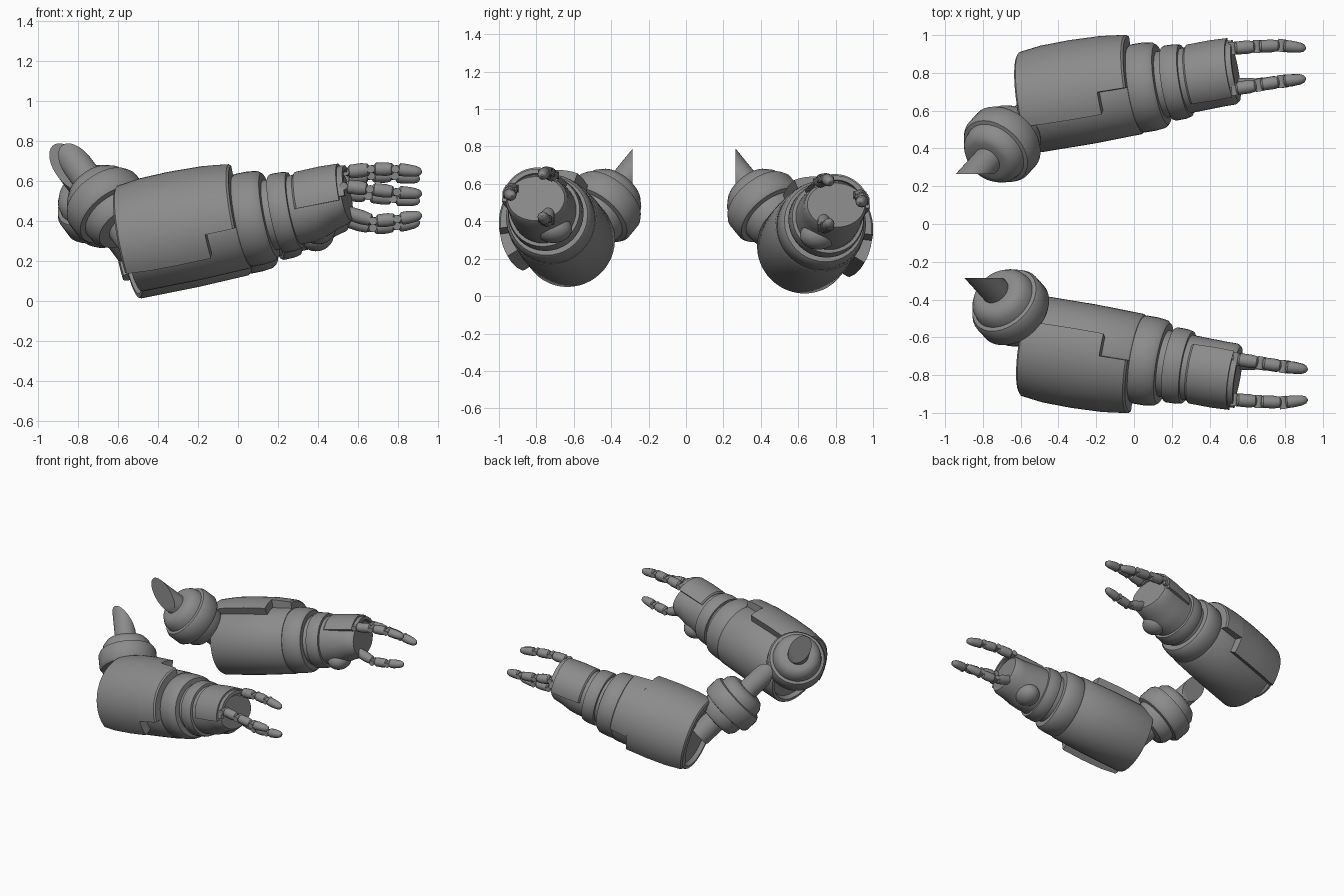
import bpy, bmesh
from math import sin, cos, pi, radians
from mathutils import Matrix, Vector

if bpy.data.objects.get("Cube"):
    bpy.data.objects.remove(bpy.data.objects["Cube"])

grey = bpy.data.materials.new("grey_metal")
grey.use_nodes = True
colour = (0.26, 0.26, 0.26, 1)
grey.diffuse_color = colour
grey.node_tree.nodes["Principled BSDF"].inputs["Base Color"].default_value = colour


def frame(origin, direction):
    """Matrix with local x along direction and local z as upright as possible."""
    x = Vector(direction).normalized()
    y = Vector((0, 0, 1)).cross(x).normalized()
    z = x.cross(y)
    m = Matrix((x, y, z)).transposed().to_4x4()
    m.translation = Vector(origin)
    return m


def finish(bm, name, matrix):
    """Place the mesh, fix normals, smooth it with sharp creases."""
    bmesh.ops.remove_doubles(bm, verts=bm.verts, dist=0.0002)
    bmesh.ops.transform(bm, matrix=matrix, verts=bm.verts)
    bmesh.ops.recalc_face_normals(bm, faces=bm.faces)
    for f in bm.faces:
        f.smooth = True
    for e in bm.edges:
        e.smooth = len(e.link_faces) == 2 and e.calc_face_angle(0) < radians(35)
    me = bpy.data.meshes.new(name)
    bm.to_mesh(me)
    bm.free()
    me.materials.append(grey)
    ob = bpy.data.objects.new(name, me)
    bpy.context.collection.objects.link(ob)


def loft(sections, segs=40):
    """Capped tube through sections of (x, radius y, radius z, centre z)."""
    bm = bmesh.new()
    rings = []
    for x, ry, rz, cz in sections:
        rings.append([bm.verts.new((x, ry * cos(2 * pi * i / segs),
                                    cz + rz * sin(2 * pi * i / segs)))
                      for i in range(segs)])
    for a, b in zip(rings, rings[1:]):
        for i in range(segs):
            j = (i + 1) % segs
            bm.faces.new((a[i], a[j], b[j], b[i]))
    bm.faces.new(rings[0])
    bm.faces.new(rings[-1])
    return bm


def lathe(profile, segs=40):
    return loft([(x, r, r, 0) for x, r in profile], segs)


def shell(profile, inner, start, end, steps=24):
    """Curved plate around local x: outer profile (x, radius), angles in degrees."""
    bm = bmesh.new()
    rows = []
    for k in range(steps + 1):
        a = radians(start + (end - start) * k / steps)
        loop = profile + [(x, inner) for x, r in reversed(profile)]
        rows.append([bm.verts.new((x, r * cos(a), r * sin(a))) for x, r in loop])
    n = len(rows[0])
    for a, b in zip(rows, rows[1:]):
        for i in range(n):
            j = (i + 1) % n
            bm.faces.new((a[i], a[j], b[j], b[i]))
    bm.faces.new(rows[0])
    bm.faces.new(rows[-1])
    return bm


FINGERS = {
    "upper_finger": [(.54, -.715, .645), (.67, -.735, .66), (.79, -.755, .66), (.92, -.77, .645)],
    "outer_finger": [(.53, -.93, .575), (.66, -.94, .56), (.79, -.945, .545), (.92, -.93, .535)],
    "thumb": [(.52, -.735, .45), (.68, -.74, .40), (.80, -.755, .41), (.92, -.77, .43)],
}


def build_finger(side, name, path, place):
    for i, (a, b) in enumerate(zip(path, path[1:])):
        a, b = Vector(a), Vector(b)
        length = (b - a).length
        last = i == 2
        m = place @ frame(a, b - a)
        # Phalanx, boxy in section, tapering to a rounded tip on the last one
        w = .036 - .002 * i
        if last:
            prof = [(.012, .022), (.02, w), (.05, w), (length * .75, w * .85),
                    (length * .92, w * .6), (length, w * .15)]
        else:
            prof = [(.012, .024), (.022, w * .95), (length * .6, w),
                    (length - .02, w * .85), (length - .012, .02)]
        finish(lathe(prof, 12), f"{side}_{name}_phalanx_{i + 1}", m)
        # Hinge pin and link at the base of the phalanx
        pin = lathe([(-.034, .02), (.034, .02)], 12)
        finish(pin, f"{side}_{name}_hinge_{i + 1}", m @ Matrix.Rotation(pi / 2, 4, "Z"))
        finish(lathe([(-.03, .017), (.03, .017)], 8), f"{side}_{name}_link_{i + 1}", m)


def build_arm(side, place, elbow_place):
    arm = place @ frame((-.53, -.625, .292), (1, -.165, .2))

    # Forearm drum with a recessed rear face
    finish(lathe([(.03, .05), (.03, .21), (0, .225), (0, .245), (.01, .25),
                  (.3, .25), (.56, .242), (.57, .235)], 48), f"{side}_forearm", arm)
    # Stepped outer armour, wide at the back and narrow toward the wrist
    finish(shell([(-.025, .28), (-.015, .293), (.1, .308), (.25, .312), (.42, .307)],
                 .235, 70, 212), f"{side}_forearm_armour", arm)
    finish(shell([(.42, .307), (.5, .298), (.56, .29), (.57, .28)],
                 .225, 93, 188), f"{side}_forearm_armour_tab", arm)
    # Collar and wrist rings
    finish(lathe([(.56, .2), (.565, .228), (.58, .236), (.64, .236), (.69, .23),
                  (.71, .215), (.712, .17)]), f"{side}_collar", arm)
    finish(lathe([(.7, .178), (.755, .178)]), f"{side}_wrist_neck", arm)
    finish(lathe([(.742, .17), (.745, .195), (.755, .201), (.81, .2),
                  (.84, .193), (.842, .16)]), f"{side}_wrist_ring", arm)

    # Palm, heel of the thumb and back-of-hand guard
    finish(loft([(.83, .175, .175, 0), (.9, .172, .175, 0), (.96, .17, .165, 0),
                 (1.03, .168, .145, .008), (1.09, .168, .135, .014),
                 (1.11, .155, .12, .015)]), f"{side}_palm", arm)
    heel = bmesh.new()
    bmesh.ops.create_uvsphere(heel, u_segments=20, v_segments=12, radius=1)
    finish(heel, f"{side}_thumb_heel", arm @ Matrix.Translation((.93, .07, -.115))
           @ Matrix.Diagonal((.085, .1, .075, 1)))
    finish(shell([(.87, .178), (.88, .187), (1.0, .19), (1.1, .186)],
                 .14, 47, 180), f"{side}_hand_guard", arm)
    finish(shell([(1.09, .174), (1.13, .172)], .148, 55, 174), f"{side}_knuckle_rail", arm)
    for name, path in FINGERS.items():
        build_finger(side, name, path, place)

    # Elbow: link into the forearm, ringed drum and shaft
    elbow = frame((-.655, -.44, .48), (-.5, .55, .67))
    m = elbow_place @ elbow
    finish(lathe([(-.33, .085), (-.15, .085)], 24), f"{side}_elbow_link", m)
    finish(lathe([(-.17, .12), (-.165, .14), (-.13, .163), (-.075, .168), (-.07, .195),
                  (-.05, .208), (.04, .208), (.065, .195), (.07, .175), (.11, .168),
                  (.145, .14), (.155, .11), (.155, .07)]), f"{side}_elbow_drum", m)
    # Upper shaft cut off by an upright plane
    shaft = lathe([(.1, .076), (.6, .076)], 32)
    bmesh.ops.transform(shaft, matrix=elbow, verts=shaft.verts)
    cut = bmesh.ops.bisect_plane(shaft, geom=shaft.verts[:] + shaft.edges[:] + shaft.faces[:],
                                 plane_co=(0, -.285, 0), plane_no=(0, 1, 0), clear_outer=True)
    edges = [e for e in cut["geom_cut"] if isinstance(e, bmesh.types.BMEdge)]
    bmesh.ops.contextual_create(shaft, geom=edges)
    finish(shaft, f"{side}_upper_shaft", elbow_place)


# Front arm, and its mirrored partner in a slightly lower pose
mirror = Matrix.Diagonal((1, -1, 1, 1))
build_arm("right", Matrix.Identity(4), Matrix.Identity(4))
build_arm("left", Matrix.Translation((-.01, 0, -.035)) @ mirror,
          Matrix.Translation((-.045, -.02, 0)) @ mirror)
